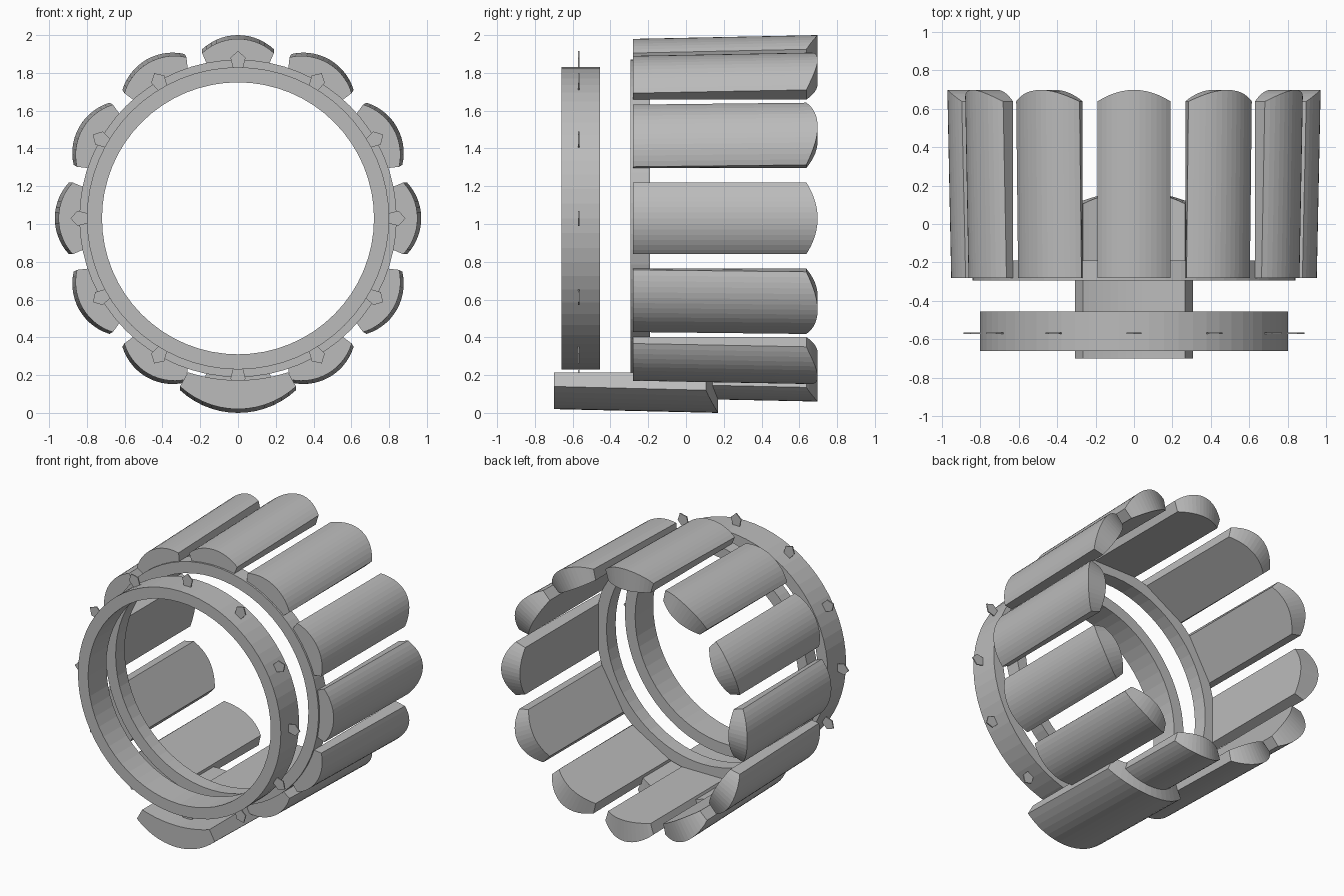
import bpy, bmesh
from math import sin, cos, pi, radians, sqrt, asin
from mathutils import Matrix, Vector

if "Cube" in bpy.data.objects:
    bpy.data.objects.remove(bpy.data.objects["Cube"])

AXIS = Matrix.Translation((0, 0, 1.03))   # the bracelet axis runs along y

grey = bpy.data.materials.new("plain_grey")
grey.use_nodes = True
grey.diffuse_color = (0.5, 0.5, 0.5, 1)
grey.node_tree.nodes["Principled BSDF"].inputs["Base Color"].default_value = (0.5, 0.5, 0.5, 1)


def finish(bm, name, angle=0.0):
    bmesh.ops.recalc_face_normals(bm, faces=bm.faces)
    bmesh.ops.transform(bm, matrix=AXIS @ Matrix.Rotation(angle, 4, 'Y'), verts=bm.verts)
    mesh = bpy.data.meshes.new(name)
    bm.to_mesh(mesh)
    bm.free()
    mesh.materials.append(grey)
    obj = bpy.data.objects.new(name, mesh)
    bpy.context.collection.objects.link(obj)
    return obj


def ring(name, inner, outer, front, back, sides=64):
    bm = bmesh.new()
    profile = [(inner, front), (outer, front), (outer, back), (inner, back)]
    loops = []
    for i in range(sides):
        a = 2 * pi * i / sides
        loops.append([bm.verts.new((r * sin(a), y, r * cos(a))) for r, y in profile])
    for i in range(sides):
        p, q = loops[i], loops[(i + 1) % sides]
        for k in range(4):
            n = (k + 1) % 4
            bm.faces.new((p[k], p[n], q[n], q[k]))
    return finish(bm, name)


def plank(name, angle, half, half_in, corner, crown, inner, front, back, drop, tilt, steps=14):
    """Domed bar: arched outer face, bowed back end, slightly thinner at the front."""
    sag = crown - corner
    radius = (half * half + sag * sag) / (2 * sag)
    span = asin(half / radius)
    bm = bmesh.new()
    columns = []
    for i in range(steps + 1):
        t = -span + 2 * span * i / steps
        x, r = radius * sin(t), crown - radius * (1 - cos(t))
        u = x / half
        xi, end = half_in * u, back - drop * u * u
        columns.append([bm.verts.new(p) for p in (
            (x, front, r - tilt), (x, end, r),
            (xi, end, inner(xi)), (xi, front, inner(xi)))])
    for p, q in zip(columns, columns[1:]):
        for k in range(4):
            n = (k + 1) % 4
            bm.faces.new((p[k], p[n], q[n], q[k]))
    bm.faces.new(columns[0])
    bm.faces.new(columns[-1])
    return finish(bm, name, angle)


def stud(name, angle, y=-0.567, thick=0.008):
    """Thin pointed plate standing on the front ring."""
    bm = bmesh.new()
    outline = [(-0.025, 0.79), (-0.04, 0.85), (0, 0.887), (0.04, 0.85), (0.025, 0.79)]
    face = bm.faces.new([bm.verts.new((x, y - thick / 2, r)) for x, r in outline])
    out = bmesh.ops.extrude_face_region(bm, geom=[face])
    moved = [v for v in out["geom"] if isinstance(v, bmesh.types.BMVert)]
    bmesh.ops.translate(bm, vec=Vector((0, thick, 0)), verts=moved)
    return finish(bm, name, angle)


# Rings
ring("front_ring", 0.72, 0.80, -0.66, -0.455)
ring("rear_ring", 0.76, 0.84, -0.293, -0.19)

# Bars around the rear ring and studs around the front ring
for i in range(12):
    a = radians(30 * i)
    plank(f"bar_{i + 1}", a, 0.19, 0.167, 0.895, 0.97, lambda x: 0.822,
          -0.28, 0.697, 0.06, 0.02)
    stud(f"stud_{i + 1}", a)

# Wide bar below, hollowed to follow the ring
plank("wide_bottom_bar", pi, 0.307, 0.265, 0.91, 1.03, lambda x: sqrt(0.857 ** 2 - x * x),
      -0.70, 0.17, 0.065, 0.02)
